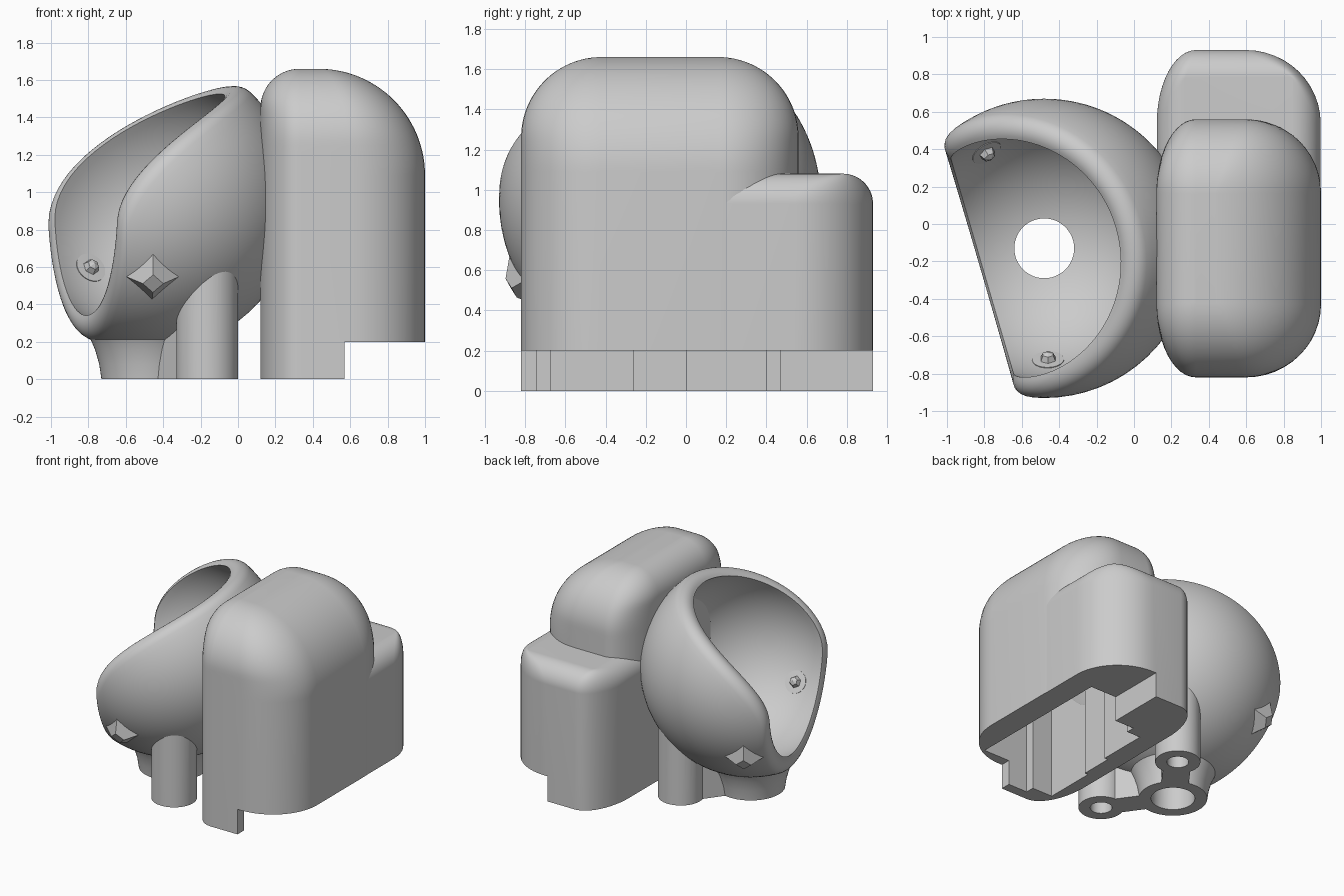
import bpy, bmesh
from math import sin, cos, pi, radians, sqrt
from mathutils import Vector, Matrix

if "Cube" in bpy.data.objects:
    bpy.data.objects.remove(bpy.data.objects["Cube"])

grey = bpy.data.materials.new("matte_grey")
grey.use_nodes = True
grey.diffuse_color = (0.6, 0.6, 0.6, 1)
grey.node_tree.nodes["Principled BSDF"].inputs["Base Color"].default_value = (0.6, 0.6, 0.6, 1)


def finish(name, bm):
    bmesh.ops.recalc_face_normals(bm, faces=bm.faces)
    me = bpy.data.meshes.new(name)
    bm.to_mesh(me)
    bm.free()
    me.materials.append(grey)
    ob = bpy.data.objects.new(name, me)
    bpy.context.collection.objects.link(ob)
    return ob


def select(ob):
    bpy.ops.object.select_all(action="DESELECT")
    ob.select_set(True)
    bpy.context.view_layer.objects.active = ob


def combine(ob, tool, operation="DIFFERENCE", keep=False):
    mod = ob.modifiers.new("cut", "BOOLEAN")
    mod.operation, mod.solver, mod.object = operation, "EXACT", tool
    select(ob)
    bpy.ops.object.modifier_apply(modifier=mod.name)
    if not keep:
        bpy.data.objects.remove(tool)


def smooth(ob, angle=32):
    select(ob)
    bpy.ops.object.shade_smooth_by_angle(angle=radians(angle))


def box(name, lo, hi):
    bm = bmesh.new()
    bmesh.ops.create_cube(bm, size=1)
    lo, hi = Vector(lo), Vector(hi)
    for v in bm.verts:
        v.co = (lo + hi) / 2 + v.co * (hi - lo)
    return finish(name, bm)


def cylinder(name, x, y, r, z0, z1):
    bm = bmesh.new()
    bmesh.ops.create_cone(bm, cap_ends=True, segments=48, radius1=r, radius2=r, depth=z1 - z0,
                          matrix=Matrix.Translation((x, y, (z0 + z1) / 2)))
    return finish(name, bm)


def loft(name, rings):
    bm = bmesh.new()
    rows = [[bm.verts.new(p) for p in ring] for ring in rings]
    for a, b in zip(rows, rows[1:]):
        for i in range(len(a)):
            j = (i + 1) % len(a)
            bm.faces.new((a[i], a[j], b[j], b[i]))
    bm.faces.new(rows[0])
    bm.faces.new(rows[-1])
    return finish(name, bm)


# Housing blocks: rounded plan, each side rolling into the top with its own radius
def domed_block(name, x0, x1, y0, y1, top, left, right, ends):
    def inset(z, r):
        t = min(max((z - top + r) / r, 0), 0.9999)
        return 1 - sqrt(1 - t * t)

    big = max(left, right, ends)
    heights = [0] + [top - big * (1 - sin(pi / 2 * k / 28)) for k in range(29)]
    rings = []
    for z in heights:
        il, ir, ie = inset(z, left), inset(z, right), inset(z, ends)
        xa, xb = x0 + il * left, x1 - ir * right
        ya, yb = y0 + ie * ends, y1 - ie * ends
        ry = 0.39 * (1 - ie) + 0.001
        rl, rr = 0.21 * (1 - il) + 0.001, 0.4 * (1 - ir) + 0.001
        corners = [(xb - rr, yb - ry, rr, 0), (xa + rl, yb - ry, rl, 1),
                   (xa + rl, ya + ry, rl, 2), (xb - rr, ya + ry, rr, 3)]
        rings.append([(cx + rx * cos(a), cy + ry * sin(a), z)
                      for cx, cy, rx, q in corners
                      for a in [pi / 2 * (q + k / 12) for k in range(13)]])
    return loft(name, rings)


tall = domed_block("housing_tall_block", 0.12, 1, -0.82, 0.56, 1.66, 0.21, 0.57, 0.4)
low = domed_block("housing_low_block", 0.122, 0.998, -0.3, 0.93, 1.08, 0.15, 0.15, 0.15)

# Underside: raised step and a stepped cavity
cavity = [(0.40, -0.74, -0.67), (0.22, -0.671, -0.26), (0.25, -0.261, 0),
          (0.28, -0.001, 0.4), (0.40, 0.399, 0.47)]
for block in (tall, low):
    combine(block, box("step_cutter", (0.57, -2, -1), (2, 2, 0.2)))
    for x, ya, yb in cavity:
        combine(block, box("cavity_cutter", (x, ya, -1), (0.8, yb, 1)))
    smooth(block)

# Ball cup: spherical shell whose rim follows a curved cut
C = Vector((-0.48, -0.13, 0.95))
OUTER, INNER = 0.8, 0.7
forward = Vector((-0.96, -0.28, 0)).normalized()
up = Vector((0, 0, 1))
side = up.cross(forward)
axis = (forward * 0.75 + up * 0.66).normalized()
axis_v = side.cross(axis)


def direction(theta, phi):
    return axis * cos(theta) + (side * cos(phi) + axis_v * sin(phi)) * sin(theta)


def is_open(d):
    p = d * INNER
    return p.dot(forward) > 0.345 - 1.566 * max(p.z + 0.1, 0) ** 1.9


def rim_angle(phi):
    lo, hi = 0.0, pi
    for _ in range(30):
        mid = (lo + hi) / 2
        lo, hi = (mid, hi) if is_open(direction(mid, phi)) else (lo, mid)
    return lo


SEG, ROWS, ROLL = 96, 28, 0.13
phis = [2 * pi * i / SEG for i in range(SEG)]
rims = [rim_angle(p) for p in phis]
rings = []
for k in range(ROWS):
    t = (k + 0.02) / ROWS
    rings.append([C + direction(pi + (r + ROLL - pi) * t, p) * OUTER for p, r in zip(phis, rims)])
for k in range(9):
    a = pi / 2 * k / 8
    rad = INNER + (OUTER - INNER) * cos(a)
    rings.append([C + direction(r + ROLL * (1 - sin(a)), p) * rad for p, r in zip(phis, rims)])
for k in range(1, ROWS + 1):
    t = (k - 0.02) / ROWS
    rings.append([C + direction(r + (pi - r) * t, p) * INNER for p, r in zip(phis, rims)])
cup = loft("ball_cup", rings)
combine(cup, cylinder("drain_cutter", C.x, C.y, 0.16, -0.5, 0.7))
combine(cup, box("housing_side_cutter", (0.222, -2, -1), (2, 2, 3)))
smooth(cup, 40)

# Stand: flared pedestal, two posts and webs, trimmed to the cup
flare = [(0.25, 0), (0.262, 0.08), (0.285, 0.16), (0.32, 0.24), (0.38, 0.32)]
stand = loft("stand", [[(C.x + r * cos(a), C.y + r * sin(a), z)
                        for a in [2 * pi * i / 64 for i in range(64)]] for r, z in flare])
posts = [(-0.165, -0.57), (-0.165, 0.3)]
for x, y in posts:
    combine(stand, cylinder("post", x, y, 0.165, 0, 0.7), "UNION")
    web = box("web", (0, -0.1, 0), (1, 0.1, 0.5))
    run = Vector((x - C.x, y - C.y, 0))
    web.data.transform(Matrix.Translation((C.x, C.y, 0)) @ run.to_track_quat("X", "Z").to_matrix().to_4x4()
                       @ Matrix.Diagonal((run.length, 1, 1, 1)))
    combine(stand, web, "UNION")
bm = bmesh.new()
bmesh.ops.create_uvsphere(bm, u_segments=64, v_segments=40, radius=0.76, matrix=Matrix.Translation(C))
combine(stand, finish("ball_cutter", bm))
combine(stand, cylinder("drain_cutter", C.x, C.y, 0.16, -0.5, 0.7))
for x, y in posts:
    combine(stand, cylinder("screw_cutter", x, y, 0.08, -0.5, 0.3))
smooth(stand)

# Bearing pins: round seat and faceted bead inside, blunt pyramid outside
for name, azimuth, outside in (("front", -88, True), ("back", 121, True), ("inner", 16, False)):
    az = radians(azimuth)
    d = Vector((cos(az) * 0.86, sin(az) * 0.86, -0.51)).normalized()
    turn = d.to_track_quat("Z", "Y").to_matrix().to_4x4()
    bm = bmesh.new()
    bmesh.ops.create_cone(bm, cap_ends=True, segments=32, radius1=0.085, radius2=0.085, depth=0.04,
                          matrix=Matrix.Translation(C + d * 0.71) @ turn)
    smooth(finish(name + "_pin_seat", bm))
    bm = bmesh.new()
    bmesh.ops.create_uvsphere(bm, u_segments=6, v_segments=4, radius=0.045,
                              matrix=Matrix.Translation(C + d * 0.69) @ turn)
    finish(name + "_pin_bead", bm)
    if outside:
        bm = bmesh.new()
        bmesh.ops.create_cone(bm, cap_ends=True, segments=4, radius1=0.16, radius2=0.055, depth=0.09,
                              matrix=Matrix.Translation(C + d * 0.815) @ turn)
        finish(name + "_pin_cap", bm)
